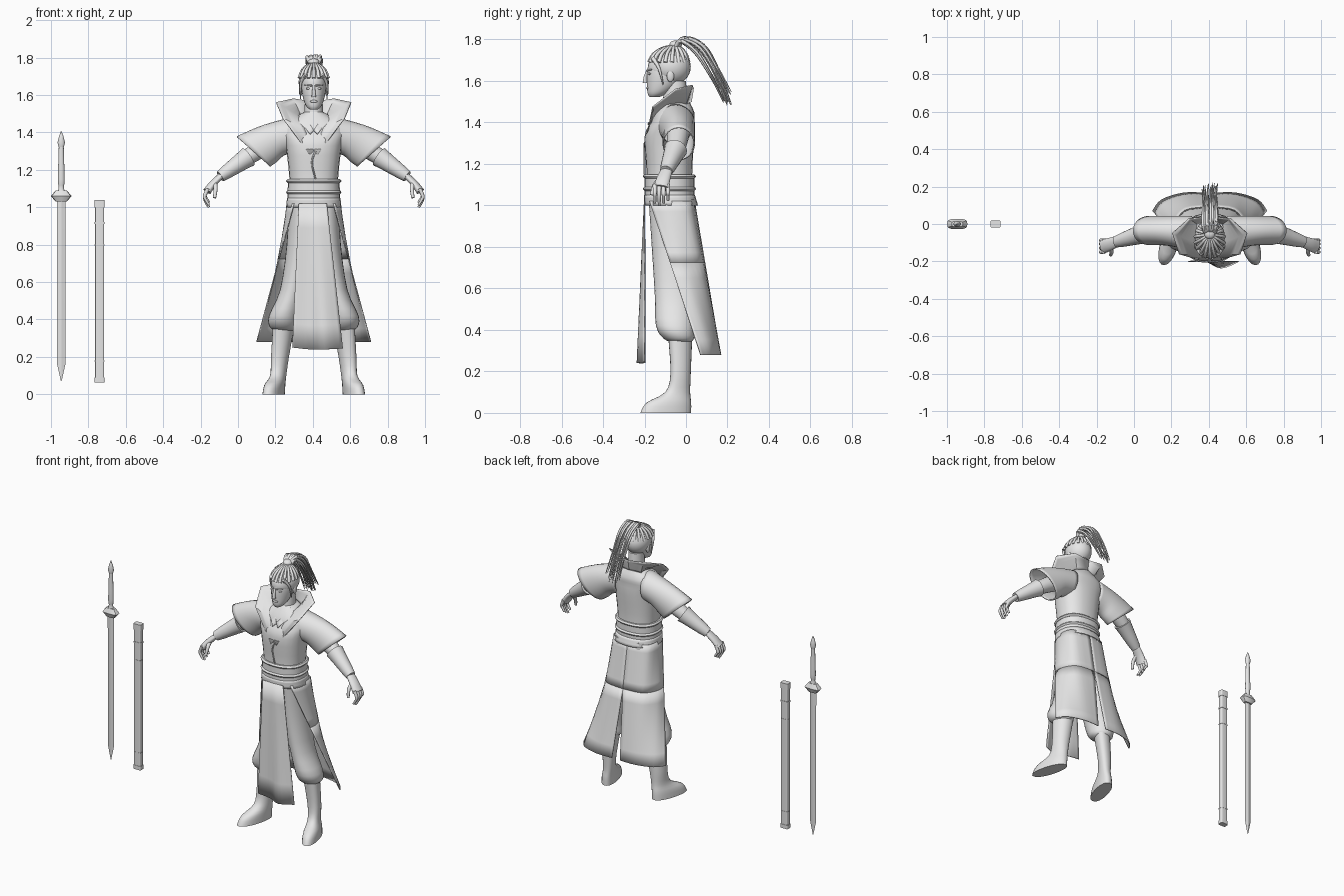
import bpy, bmesh, math, random
from mathutils import Vector

random.seed(4)
if "Cube" in bpy.data.objects:
    bpy.data.objects.remove(bpy.data.objects["Cube"])
FIGURE, SWORD, SCABBARD = .405, -.945, -.74  # centre lines along x
FRONT, BACK = -.2, .04  # usual depth of the clothing

grey = bpy.data.materials.new("plain_grey")
grey.use_nodes = True
grey.diffuse_color = (.8, .8, .8, 1)
grey.node_tree.nodes["Principled BSDF"].inputs["Base Color"].default_value = grey.diffuse_color


def blend(before, start, end, after, t):
    """One Catmull-Rom value between start and end."""
    slope_in, slope_out = (end - before) / 2, (after - start) / 2
    rise = end - start
    bend = 3 * rise - 2 * slope_in - slope_out
    return start + t * (slope_in + t * (bend + t * (slope_in + slope_out - 2 * rise)))


def spline(points, steps):
    """Smooth resampling of tuples of any length."""
    padded = [points[0], *points, points[-1]]
    smooth = []
    for quad in zip(padded, padded[1:], padded[2:], padded[3:]):
        for step in range(steps):
            smooth.append(tuple(blend(*values, step / steps) for values in zip(*quad)))
    return smooth + [tuple(points[-1])]


def finish(name, bm, thickness, angle):
    bmesh.ops.recalc_face_normals(bm, faces=bm.faces)
    mesh = bpy.data.meshes.new(name)
    bm.to_mesh(mesh)
    bm.free()
    mesh.materials.append(grey)
    obj = bpy.data.objects.new(name, mesh)
    bpy.context.collection.objects.link(obj)
    bpy.ops.object.select_all(action='DESELECT')
    obj.select_set(True)
    bpy.context.view_layer.objects.active = obj
    bpy.ops.object.shade_smooth_by_angle(angle=math.radians(angle))
    if thickness:
        solid = obj.modifiers.new("cloth", 'SOLIDIFY')
        solid.thickness = thickness
        solid.offset = 0


def skin(name, rows, closed=False, cap=False, thickness=0, angle=40):
    """Skin a list of equally long rows of points."""
    bm = bmesh.new()
    rings = [[bm.verts.new(point) for point in row] for row in rows]
    for upper, lower in zip(rings, rings[1:]):
        count = len(upper)
        for i in range(count if closed else count - 1):
            j = (i + 1) % count
            bm.faces.new((upper[i], upper[j], lower[j], lower[i]))
    if cap:
        bm.faces.new(rings[0])
        bm.faces.new(rings[-1])
    finish(name, bm, thickness, angle)


def loft(name, rings, side=1, centre=FIGURE, sides=24, steps=3, square=1, toe_out=0, thickness=0, angle=40):
    """Skin rings given by two end points in x and z, a front and a back."""
    def power(value):
        return math.copysign(abs(value) ** square, value)
    rows = []
    for xa, za, xb, zb, front, back in spline(rings, steps):
        row = []
        for k in range(sides):
            turn = math.tau * k / sides
            c, d = power(math.cos(turn)) / 2, power(math.sin(turn)) / 2
            y = (front + back) / 2 + (back - front) * d
            x = (xa + xb) / 2 + (xb - xa) * c - toe_out * y
            row.append((centre + side * x, y, (za + zb) / 2 + (zb - za) * c))
        rows.append(row)
    skin(name, rows, True, not thickness, thickness, angle)


def level(inner, outer, z, front=FRONT, back=BACK):
    return (inner, z, outer, z, front, back)


def mid(half, z, front=FRONT, back=BACK):
    return level(-half, half, z, front, back)


def turned(name, profile, centre, flat, **options):
    """Upright part from (half width, height) pairs, flattened front to back."""
    loft(name, [mid(half, z, -half * flat, half * flat) for half, z in profile], centre=centre, **options)


def sheet(name, top, bottom, side=1, steps=4, rows=6):
    """Cloth panel between two edge curves."""
    edges = list(zip(spline(top, steps), spline(bottom, steps)))
    panel = []
    for row in range(rows + 1):
        points = [Vector(a).lerp(Vector(b), row / rows) for a, b in edges]
        panel.append([(FIGURE + side * p.x, p.y, p.z) for p in points])
    skin(name, panel, thickness=.006)


def strand(name, points, radius, tip=.2, side=1, flat=1, sides=10):
    """Tapered round or flattened tube along a path."""
    path = [Vector(point) for point in spline(points, 4)]
    last = len(path) - 1
    rows = []
    for i, point in enumerate(path):
        along = path[min(i + 1, last)] - path[max(i - 1, 0)]
        across = along.cross((.1, 1, .1)).normalized()
        wide = along.cross(across).normalized()
        size = radius * (1 + (tip - 1) * i / last)
        row = []
        for k in range(sides):
            turn = math.tau * k / sides
            p = point + size * (across * flat * math.cos(turn) + wide * math.sin(turn))
            row.append((FIGURE + side * p.x, p.y, p.z))
        rows.append(row)
    skin(name, rows, True, True, angle=60)


def ball(name, place, size, side=1):
    bm = bmesh.new()
    bmesh.ops.create_uvsphere(bm, u_segments=24, v_segments=16, radius=1)
    for vert in bm.verts:
        vert.co = Vector((FIGURE + side * place[0], *place[1:])) + vert.co * Vector(size)
    finish(name, bm, 0, 80)


# Robe body, belt and short hem
loft("robe_body", [mid(.13, 1), mid(.13, 1.15, -.19, .03), mid(.15, 1.33), mid(.17, 1.4, -.17),
                   mid(.15, 1.45, -.15), mid(.05, 1.51, -.11, .01)], square=.85)
loft("belt", [mid(.143, 1.02), mid(.137, 1.15)], square=.85)
for z in (1.08, 1.14):
    loft("belt_cord", [mid(.14 + grow, z + rise, FRONT - grow, BACK + grow)
                       for rise, grow in ((-.01, 0), (0, .008), (.01, 0))], square=.85)
loft("robe_hem", [mid(.14, 1.05), mid(.145, 1, FRONT, .055)], square=.85, thickness=.006)
strand("robe_overlap", [(.01, FRONT, 1.3), (-.01, FRONT, 1.24), (.01, FRONT, 1.15)], .005, .8)

# Apron hanging at the front with a ripple at the bottom
sheet("front_panel", [(x, FRONT, 1.02) for x in (-.08, -.03, .02, .07)],
      [(-.115, FRONT, .25), (-.02, FRONT, .24), (.06, -.235, .24), (.155, FRONT, .245)])

# Head and swept hair
skull = Vector((0, -.085, 1.66))
loft("neck", [mid(.055, 1.44, -.12, .01), mid(.045, 1.6, -.1, 0)])
ball("skull", skull, (.07, .1, .09))
loft("face", [mid(.02, 1.522, -.175, -.13), mid(.04, 1.54, -.185, -.09), mid(.056, 1.58, -.188, -.04),
              mid(.066, 1.64, -.188, 0), mid(.06, 1.7, -.175, -.02)], angle=80)
ball("hair_cap", skull + Vector((0, .015, .008)), (.081, .093, .088))
for k in range(18):
    out = Vector((.082 * math.sin(math.tau * k / 18), .1 * math.cos(math.tau * k / 18), 0))
    strand("combed_lock", [skull + out * spread + Vector((0, .03 * (1 - spread), lift))
                           for spread, lift in ((.95, .03), (.77, .07), (.4, .1), (0, .11))], .01, .6)
strand("nose", [(0, -.185, 1.65), (0, -.195, 1.62), (0, -.197, 1.59)], .006, 2)
ball("lips", (0, -.185, 1.566), (.02, .007, .007))

# Topknot and ponytail
ball("hair_knot", (0, -.05, 1.775), (.03, .03, .02))
for k in range(26):
    w, r, drop = random.uniform(-.04, .04), random.uniform(-.024, .024), random.uniform(-.04, .03)
    strand("ponytail_lock", [(w / 2, -.05, 1.765), (w, r / 2 - .015, 1.8 + r / 2), (w, .065 + r, 1.755 + r),
                             (w, .13 + r, 1.655 + r), (w + r / 2, .2 + r, 1.52 + drop)], .011, .15)

for label, side in (("left_", 1), ("right_", -1)):
    # Face details
    ball(label + "eye", (.028, -.175, 1.635), (.014, .008, .006), side)
    strand(label + "brow", [(.01, -.188, 1.65), (.05, -.165, 1.655)], .005, .5, side)
    ball(label + "ear", (.07, -.075, 1.625), (.01, .018, .03), side)
    strand(label + "temple_lock", [(.045, -.16, 1.71), (.07, -.13, 1.66), (.07, -.11, 1.58)], .012, .2, side)

    # Standing collar and inner shirt edge
    sheet(label + "collar", [(0, FRONT, 1.3), (.05, -.16, 1.42), (.07, -.1, 1.48), (.07, 0, 1.49), (0, .025, 1.5)],
          [(.02, FRONT, 1.28), (.165, -.16, 1.475), (.2, -.05, 1.56), (.11, .03, 1.58), (0, .035, 1.565)],
          side, 1)
    sheet(label + "shirt_edge", [(0, -.17, 1.41), (.05, -.1, 1.5), (0, .01, 1.52)],
          [(.02, -.185, 1.39), (.07, -.1, 1.47), (0, .02, 1.49)], side)

    # Wide sleeve with a slanted opening
    loft(label + "sleeve", [(.09, 1.485, .1, 1.3, -.14, BACK), (.2, 1.457, .16, 1.28, -.12, BACK),
                            (.3, 1.425, .2, 1.245, -.11, BACK), (.41, 1.376, .235, 1.22, -.11, BACK)],
         side, thickness=.007)

    # Arm, bracer and hand
    elbow, wrist, knuckles = (.35, -.05, 1.27), (.5, -.095, 1.165), (.57, -.12, 1.085)
    strand(label + "arm", [(.19, -.035, 1.37), elbow, wrist], .06, .45, side, sides=20)
    strand(label + "bracer", [elbow, wrist], .056, .55, side, sides=20)
    strand(label + "palm", [wrist, (.54, -.11, 1.125), knuckles], .03, 1.3, side, .55, 16)
    for k in range(4):
        y, short = -.15 + .021 * k, .012 * abs(k - 1)
        strand(label + "finger", [(.566, y, 1.1), (.583, y, 1.06), (.578, y, 1.03 + short), (.56, y, 1 + short)],
               .011, .6, side)
    strand(label + "thumb", [(.53, -.12, 1.13), (.525, -.15, 1.1), (.53, -.165, 1.05)], .014, .6, side)

    # Back skirt half, parted below the seat
    seam = [Vector((x, y, 1.02)) for x, y in ((.105, -.175), (.14, -.1), (.125, .01), (0, BACK))]
    hem = [Vector((x, y, .28)) for x, y in ((.305, .07), (.255, .13), (.14, .165), (.03, .165))]
    seat = [a.lerp(b, .4) for a, b in zip(seam, hem)]
    seat[-1].x = 0
    sheet(label + "skirt_top", seam, seat, side)
    sheet(label + "skirt_tail", seat, hem, side)

    # Baggy trouser leg gathered under the knee
    loft(label + "trouser", [level(0, .135, 1.03, -.18), level(0, .145, .8, -.165), level(.05, .18, .56, -.15),
                             level(.08, .24, .42, -.145), level(.09, .235, .36, -.11), level(.115, .205, .34, -.07, .02)],
         side)
    # Boot with toes turned out
    loft(label + "boot", [level(.1, .21, .36, -.085, .03), level(.13, .22, .19, -.075, .023),
                          level(.14, .22, .1, -.1, .02), level(.14, .235, .05, -.19, .025),
                          level(.14, .24, 0, -.22, .025)], side, square=.9, toe_out=.25)

# Sword
turned("sword_blade", [(.002, .07), (.022, .16), (.024, 1.04)], SWORD, .3, sides=4, steps=1, angle=20)
turned("sword_guard", [(.03, 1.03), (.055, 1.06), (.03, 1.09)], SWORD, .5, sides=12, steps=1, square=.6, angle=25)
turned("sword_grip", [(.02, 1.08), (.014, 1.11), (.018, 1.15), (.013, 1.33)], SWORD, .8)
turned("sword_pommel", [(.013, 1.32), (.02, 1.345), (.012, 1.38), (.002, 1.406)], SWORD, .8, steps=1)

# Scabbard with raised fittings
for name, low, high, half in (("body", .07, 1.03, .024), ("mouth", 1, 1.04, .027), ("ring", .91, .92, .027),
                              ("band", .795, .8, .026), ("lower_band", .175, .18, .026), ("tip", .064, .09, .027)):
    turned("scabbard_" + name, [(half, low), (half, high)], SCABBARD, .7, steps=1, square=.3, angle=30)
